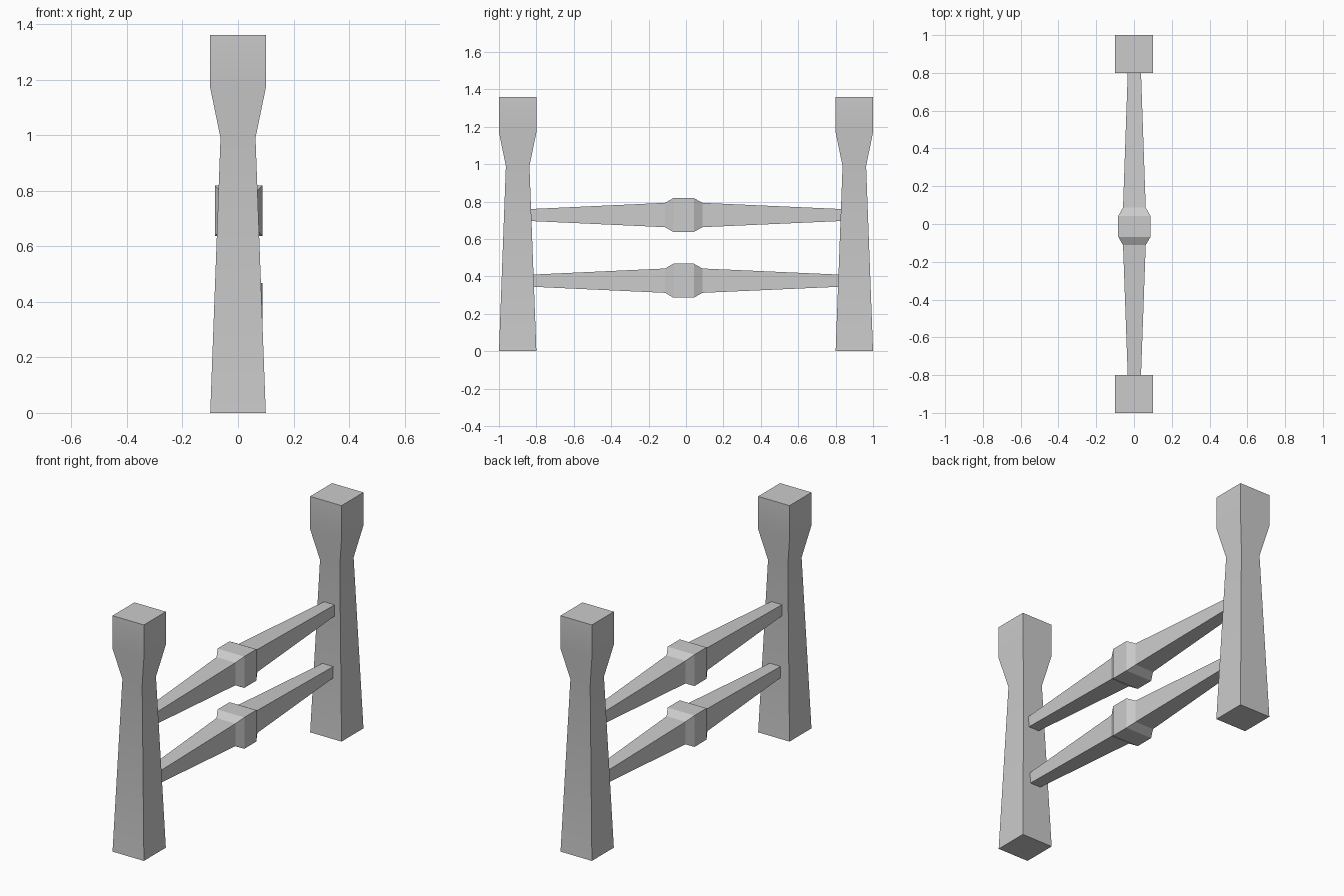
import bpy, bmesh, math
from mathutils import Vector

if "Cube" in bpy.data.objects:
    bpy.data.objects.remove(bpy.data.objects["Cube"])


def square_loft(name, origin, axis, stations):
    """Loft rectangular sections (position along axis, half width x, half other)."""
    bm = bmesh.new()
    rings = []
    for t, a, b in stations:
        ring = []
        for sa, sb in ((-1, -1), (1, -1), (1, 1), (-1, 1)):
            p = (sa * a, sb * b, t) if axis == 'Z' else (sa * a, t, sb * b)
            ring.append(bm.verts.new(Vector(origin) + Vector(p)))
        rings.append(ring)
    for r, s in zip(rings, rings[1:]):
        for i in range(4):
            j = (i + 1) % 4
            bm.faces.new((r[i], r[j], s[j], s[i]))
    bm.faces.new(rings[0])
    bm.faces.new(rings[-1])
    bmesh.ops.recalc_face_normals(bm, faces=bm.faces)
    mesh = bpy.data.meshes.new(name)
    bm.to_mesh(mesh)
    bm.free()
    obj = bpy.data.objects.new(name, mesh)
    bpy.context.collection.objects.link(obj)
    return obj


# Tapered posts with a flared square head
post_profile = [(z, h, h) for z, h in
                ((0, 0.1), (0.99, 0.063), (1.17, 0.1), (1.36, 0.1))]
for label, y in (("front", -0.9), ("back", 0.9)):
    post = square_loft(label + "_post", (0, y, 0), 'Z', post_profile)
    bpy.ops.object.select_all(action='DESELECT')
    post.select_set(True)
    bpy.context.view_layer.objects.active = post
    bpy.ops.object.shade_smooth_by_angle(angle=math.radians(25))

# Rails that swell toward a chamfered central collar
rail_profile = [(-0.832, 0.034, 0.032), (-0.112, 0.060, 0.065),
                (-0.068, 0.0855, 0.0905), (0.042, 0.0855, 0.0905),
                (0.088, 0.060, 0.065), (0.832, 0.034, 0.032)]
for label, z in (("lower", 0.377), ("upper", 0.728)):
    square_loft(label + "_rail", (0.002, 0, z), 'Y', rail_profile)
